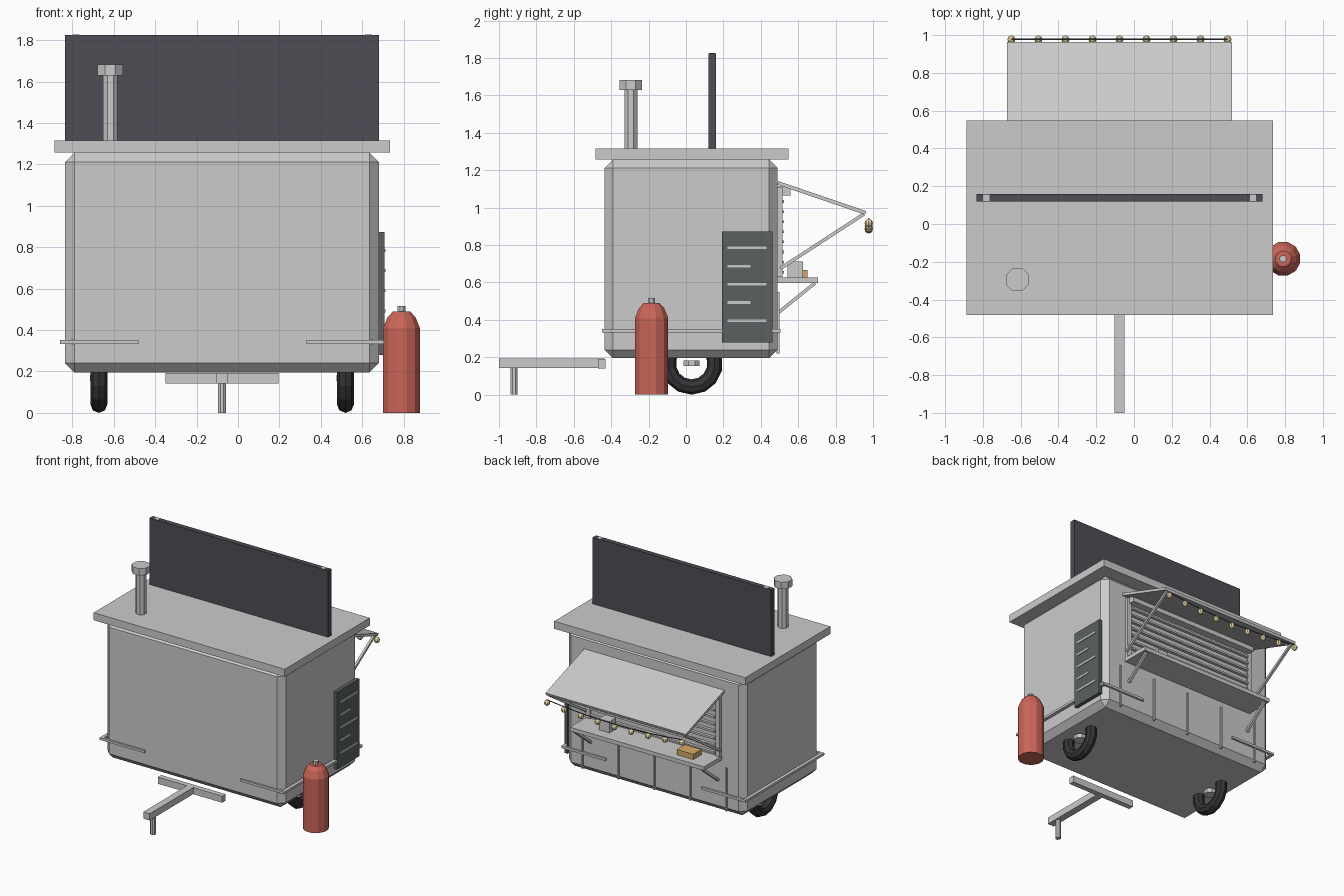
import bpy, bmesh, math
from mathutils import Vector, Matrix

if "Cube" in bpy.data.objects:
    bpy.data.objects.remove(bpy.data.objects["Cube"])

CX = -0.077  # centre line of the cart


def mat(name, r, g, b):
    m = bpy.data.materials.new(name)
    m.diffuse_color = (r, g, b, 1)
    m.use_nodes = True
    m.node_tree.nodes["Principled BSDF"].inputs["Base Color"].default_value = m.diffuse_color
    return m


DARK = mat("dark_panel", 0.075, 0.075, 0.09)
BOARD = mat("board_green_grey", 0.10, 0.12, 0.115)
RUBBER = mat("rubber", 0.035, 0.035, 0.04)
RED = mat("red_paint", 0.60, 0.13, 0.10)
BULB = mat("warm_bulb", 0.75, 0.62, 0.33)
TAN = mat("tan_card", 0.65, 0.40, 0.14)
PALE = mat("pale_chalk", 0.75, 0.77, 0.75)


def finish(name, bm, material=None):
    bmesh.ops.recalc_face_normals(bm, faces=bm.faces)
    me = bpy.data.meshes.new(name)
    bm.to_mesh(me)
    bm.free()
    ob = bpy.data.objects.new(name, me)
    bpy.context.collection.objects.link(ob)
    if material:
        me.materials.append(material)
    return ob


def box(name, x0, x1, y0, y1, z0, z1, material=None, bevel=0):
    bm = bmesh.new()
    m = Matrix.Translation(((x0 + x1) / 2, (y0 + y1) / 2, (z0 + z1) / 2))
    m = m @ Matrix.Diagonal((x1 - x0, y1 - y0, z1 - z0, 1))
    bmesh.ops.create_cube(bm, size=1, matrix=m)
    if bevel:
        bmesh.ops.bevel(bm, geom=bm.edges[:], offset=bevel, segments=1, affect='EDGES')
    return finish(name, bm, material)


def beam(name, x, a, b, width, thick, material=None):
    """Straight bar in a y-z plane from a=(y,z) to b=(y,z)."""
    a, b = Vector((x, *a)), Vector((x, *b))
    d = b - a
    bm = bmesh.new()
    m = Matrix.Translation((a + b) / 2) @ Matrix.Rotation(math.atan2(d.z, d.y), 4, 'X')
    bmesh.ops.create_cube(bm, size=1, matrix=m @ Matrix.Diagonal((width, d.length, thick, 1)))
    return finish(name, bm, material)


def lathe(name, x, y, profile, sides, material=None):
    """Closed turned solid around a vertical axis from (radius, z) pairs."""
    bm = bmesh.new()
    rings = []
    for r, z in profile:
        rings.append([bm.verts.new((x + r * math.cos((i + .5) * math.tau / sides),
                                    y + r * math.sin((i + .5) * math.tau / sides), z))
                      for i in range(sides)])
    for lo, hi in zip(rings, rings[1:]):
        for i in range(sides):
            j = (i + 1) % sides
            bm.faces.new((lo[i], lo[j], hi[j], hi[i]))
    bm.faces.new(rings[0])
    bm.faces.new(rings[-1])
    return finish(name, bm, material)


# Body and roof
box("body", -0.835, 0.68, -0.435, 0.49, 0.195, 1.257, bevel=0.045)
box("roof", -0.887, 0.735, -0.483, 0.548, 1.257, 1.315)

# Roof sign panel with two posts inside it
box("sign_panel", -0.835, 0.68, 0.12, 0.16, 1.315, 1.825, DARK)
for side, x in (("left", -0.783), ("right", 0.63)):
    box("sign_post_" + side, x - 0.017, x + 0.017, 0.123, 0.157, 1.31, 1.827)

# Chimney
lathe("chimney_pipe", -0.617, -0.295, [(0.038, 1.31), (0.038, 1.635)], 8)
lathe("chimney_cap", -0.617, -0.295, [(0.066, 1.63), (0.066, 1.683)], 8)

# Gas bottle
lathe("gas_bottle", 0.79, -0.184,
      [(0.092, 0), (0.092, 0.41), (0.07, 0.462), (0.043, 0.49)], 12, RED)
lathe("bottle_valve", 0.79, -0.184, [(0.02, 0.485), (0.02, 0.517)], 8)

# Wheels and hubs
for side, x in (("left", -0.672), ("right", 0.519)):
    bpy.ops.mesh.primitive_torus_add(major_segments=14, minor_segments=8, major_radius=0.125,
                                     minor_radius=0.041, location=(x, 0.03, 0.166),
                                     rotation=(0, math.pi / 2, 0))
    wheel = bpy.context.object
    wheel.name = "wheel_" + side
    wheel.data.materials.append(RUBBER)
    lathe("hub_" + side, x, 0.03, [(0.046, 0.153), (0.046, 0.184)], 8)

# Tow bar
box("tow_bar", CX - 0.027, CX + 0.027, -1.0, -0.435, 0.142, 0.193)
box("tow_crossbar", -0.35, 0.195, -0.47, -0.43, 0.141, 0.192)
lathe("tow_leg", CX, -0.92, [(0.02, 0), (0.02, 0.145)], 8)

# Bumper rails: full length on the sides, short returns front and back
for x0, x1, side in ((-0.86, -0.835, "left"), (0.68, 0.705, "right")):
    box("side_rail_" + side, x0, x1, -0.448, 0.505, 0.333, 0.351)
for x0, x1, side in ((-0.86, -0.48, "left"), (0.33, 0.705, "right")):
    box("front_rail_" + side, x0, x1, -0.448, -0.43, 0.333, 0.351)
    box("back_rail_" + side, x0, x1, 0.487, 0.505, 0.333, 0.351)

# Ribs on the lower back wall
for i in range(5):
    x = CX + (i - 2) * 0.306
    box(f"wall_rib_{i + 1}", x - 0.007, x + 0.007, 0.485, 0.501, 0.22, 0.55)

# Serving hatch: frame, roller housing and slats
HX0, HX1 = CX - 0.55, CX + 0.55
box("hatch_panel", HX0, HX1, 0.485, 0.503, 0.628, 1.10)
for side, x in (("left", HX0), ("right", HX1)):
    box("hatch_post_" + side, x - 0.018, x + 0.018, 0.485, 0.515, 0.628, 1.11)
box("roller_housing", HX0, HX1, 0.485, 0.558, 1.065, 1.112)
for i in range(8):
    z = 0.655 + i * 0.054
    box(f"shutter_slat_{i + 1}", HX0 + 0.02, HX1 - 0.02, 0.495, 0.525, z - 0.007, z + 0.007)

# Awning and its struts
beam("awning", CX, (0.492, 1.132), (0.96, 0.972), 1.19, 0.02)
for side, x in (("left", CX - 0.57), ("right", CX + 0.57)):
    beam("awning_strut_" + side, x, (0.95, 0.965), (0.505, 0.675), 0.018, 0.018)

# Counter and brackets
box("counter", CX - 0.57, CX + 0.57, 0.488, 0.705, 0.597, 0.627)
for side, x in (("left", CX - 0.54), ("right", CX + 0.54)):
    beam("counter_bracket_" + side, x, (0.69, 0.597), (0.495, 0.44), 0.02, 0.018)

# Things on the counter
box("napkin_box", 0.212, 0.302, 0.543, 0.625, 0.627, 0.713)
box("card_tray", -0.517, -0.377, 0.55, 0.65, 0.627, 0.667, TAN)

# String of bulbs along the awning edge
points = []
for i in range(9):
    t = (i - 4) / 4
    p = Vector((CX + t * 0.572, 0.977, 0.884 + 0.034 * t * t))
    points.append(p + Vector((0, 0, 0.022)))
    bm = bmesh.new()
    bmesh.ops.create_uvsphere(bm, u_segments=8, v_segments=6, radius=0.022,
                              matrix=Matrix.Translation(p))
    finish(f"bulb_{i + 1}", bm, BULB)
curve = bpy.data.curves.new("bulb_wire", 'CURVE')
curve.dimensions = '3D'
curve.bevel_depth = 0.004
curve.bevel_resolution = 0
spline = curve.splines.new('POLY')
spline.points.add(len(points) - 1)
for sp, p in zip(spline.points, points):
    sp.co = (*p, 1)
wire = bpy.data.objects.new("bulb_wire", curve)
bpy.context.collection.objects.link(wire)
curve.materials.append(DARK)

# Menu board on the right wall with plain bars
box("menu_board", 0.68, 0.707, 0.192, 0.463, 0.28, 0.873, BOARD)
for i in range(5):
    z = 0.785 - i * 0.0975
    y1 = 0.345 if i % 2 else 0.43
    box(f"menu_bar_{i + 1}", 0.70, 0.712, 0.223, y1, z - 0.007, z + 0.007, PALE)
